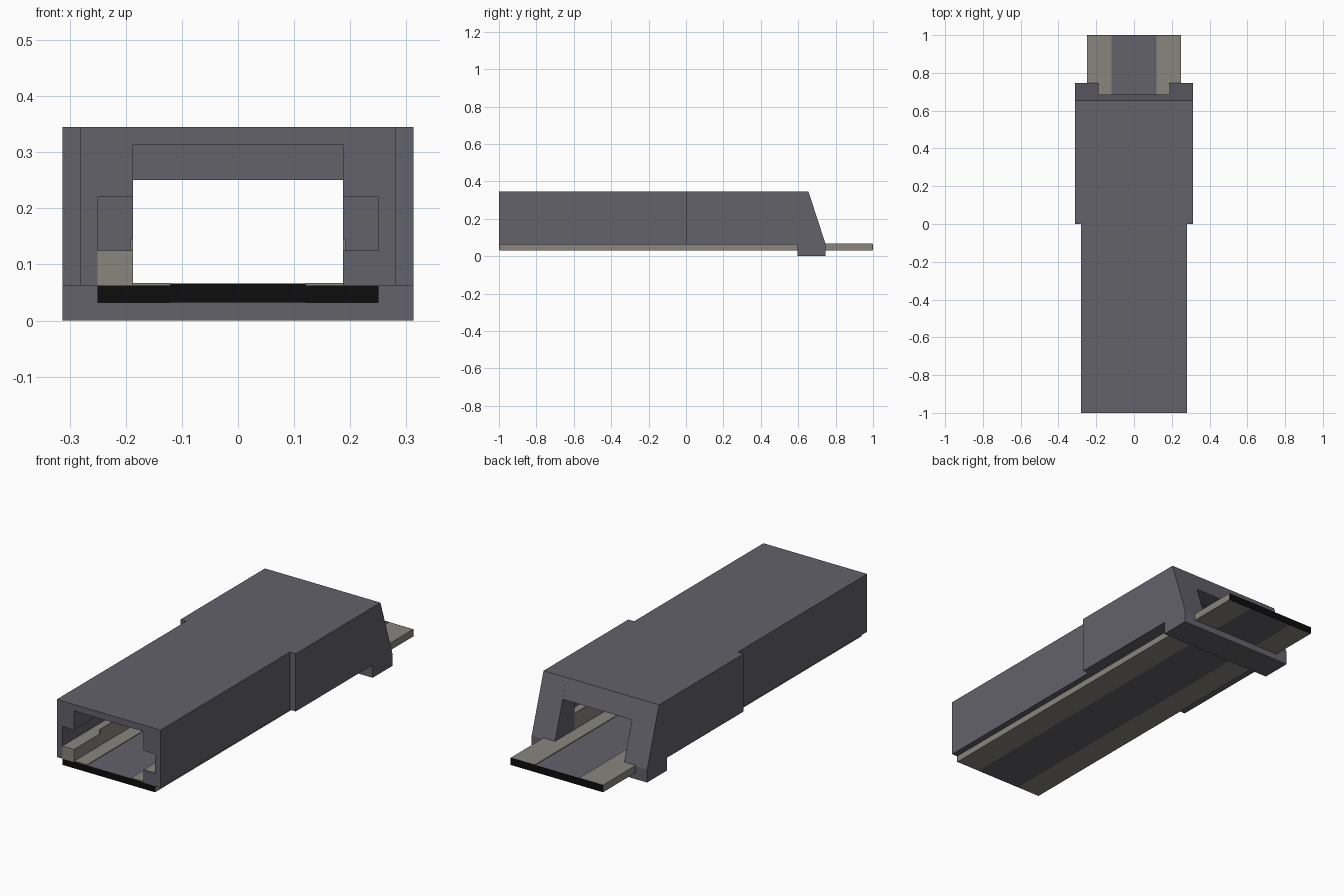
import bpy, bmesh

if "Cube" in bpy.data.objects:
    bpy.data.objects.remove(bpy.data.objects["Cube"])

def material(name, rgb):
    m = bpy.data.materials.new(name)
    m.diffuse_color = (*rgb, 1)
    m.use_nodes = True
    m.node_tree.nodes["Principled BSDF"].inputs["Base Color"].default_value = m.diffuse_color
    return m

GREY = material("slate grey", (0.127, 0.122, 0.147))
BEIGE = material("warm beige", (0.25, 0.24, 0.208))
BLACK = material("black", (0.004, 0.004, 0.004))

def extrude(name, points, lo, hi, axis, mat):
    """Extrude a closed profile along x (points are y,z) or y (points are x,z)."""
    place = (lambda a, b, t: (t, a, b)) if axis == 'x' else (lambda a, b, t: (a, t, b))
    bm = bmesh.new()
    start = [bm.verts.new(place(a, b, lo)) for a, b in points]
    end = [bm.verts.new(place(a, b, hi)) for a, b in points]
    bm.faces.new(start)
    bm.faces.new(end[::-1])
    for i in range(len(points)):
        j = (i + 1) % len(points)
        bm.faces.new((start[i], end[i], end[j], start[j]))
    bmesh.ops.recalc_face_normals(bm, faces=bm.faces)
    mesh = bpy.data.meshes.new(name)
    bm.to_mesh(mesh)
    bm.free()
    mesh.materials.append(mat)
    ob = bpy.data.objects.new(name, mesh)
    bpy.context.collection.objects.link(ob)
    return ob

def box(name, x0, x1, y0, y1, z0, z1, mat):
    return extrude(name, [(x0, z0), (x1, z0), (x1, z1), (x0, z1)], y0, y1, 'y', mat)

BOTTOM, TOP, INNER, SLOT, WALL_Y = 0.0625, 0.345, 0.1875, 0.25, 0.595

# Hollow housing: narrow front half and wider rear half share the same cavity
def shell(name, w, y0, y1):
    half = [(w, TOP), (w, BOTTOM), (SLOT, BOTTOM), (SLOT, 0.22), (INNER, 0.22), (INNER, 0.3135)]
    extrude(name, half + [(-x, z) for x, z in reversed(half)], y0, y1, 'y', GREY)

shell("front_housing", 0.281, -1, 0)
shell("rear_housing", 0.3125, 0, WALL_Y)

# Sloped rear wall: two pillars with feet and a lintel above the opening
slope_y = 0.745 - 0.09 * (0.25 - 0.065) / (TOP - 0.065)
for side, s in (("right", 1), ("left", -1)):
    lo, hi = sorted((s * INNER, s * 0.3125))
    extrude(side + "_rear_pillar",
            [(WALL_Y, BOTTOM), (0.747, BOTTOM), (0.655, TOP), (WALL_Y, TOP)],
            lo, hi, 'x', GREY)
extrude("rear_lintel", [(WALL_Y, 0.25), (slope_y, 0.25), (0.655, TOP), (WALL_Y, TOP)],
        -INNER, INNER, 'x', GREY)
box("rear_foot", -0.3125, 0.3125, WALL_Y, 0.747, 0, BOTTOM, GREY)

# Inner rails under the slots, with a thin raised lip
for side, s in (("right", 1), ("left", -1)):
    lo, hi = sorted((s * INNER, s * SLOT))
    box(side + "_rail", lo, hi, -0.99 if s > 0 else -1, WALL_Y, BOTTOM, 0.125, BEIGE)
    lo, hi = sorted((s * INNER, s * 0.192))
    box(side + "_rail_lip", lo, hi, -0.8, WALL_Y, 0.125, 0.145, BEIGE)
box("right_rail_cap", INNER, SLOT, -1, -0.99, BOTTOM, 0.125, GREY)

# Flat strip running through the housing: grey centre, beige edges, black ends
box("strip_centre", -0.12, 0.12, -0.997, 0.997, 0.0325, BOTTOM + 0.001, GREY)
for side, s in (("right", 1), ("left", -1)):
    lo, hi = sorted((s * 0.12, s * SLOT))
    box(side + "_strip_band", lo, hi, -0.997, 0.997, 0.0315, 0.067, BEIGE)
box("strip_front_end", -SLOT, SLOT, -1, -0.997, 0.0325, BOTTOM, BLACK)
box("strip_rear_end", -SLOT, SLOT, 0.997, 1, 0.0325, 0.066, BLACK)
